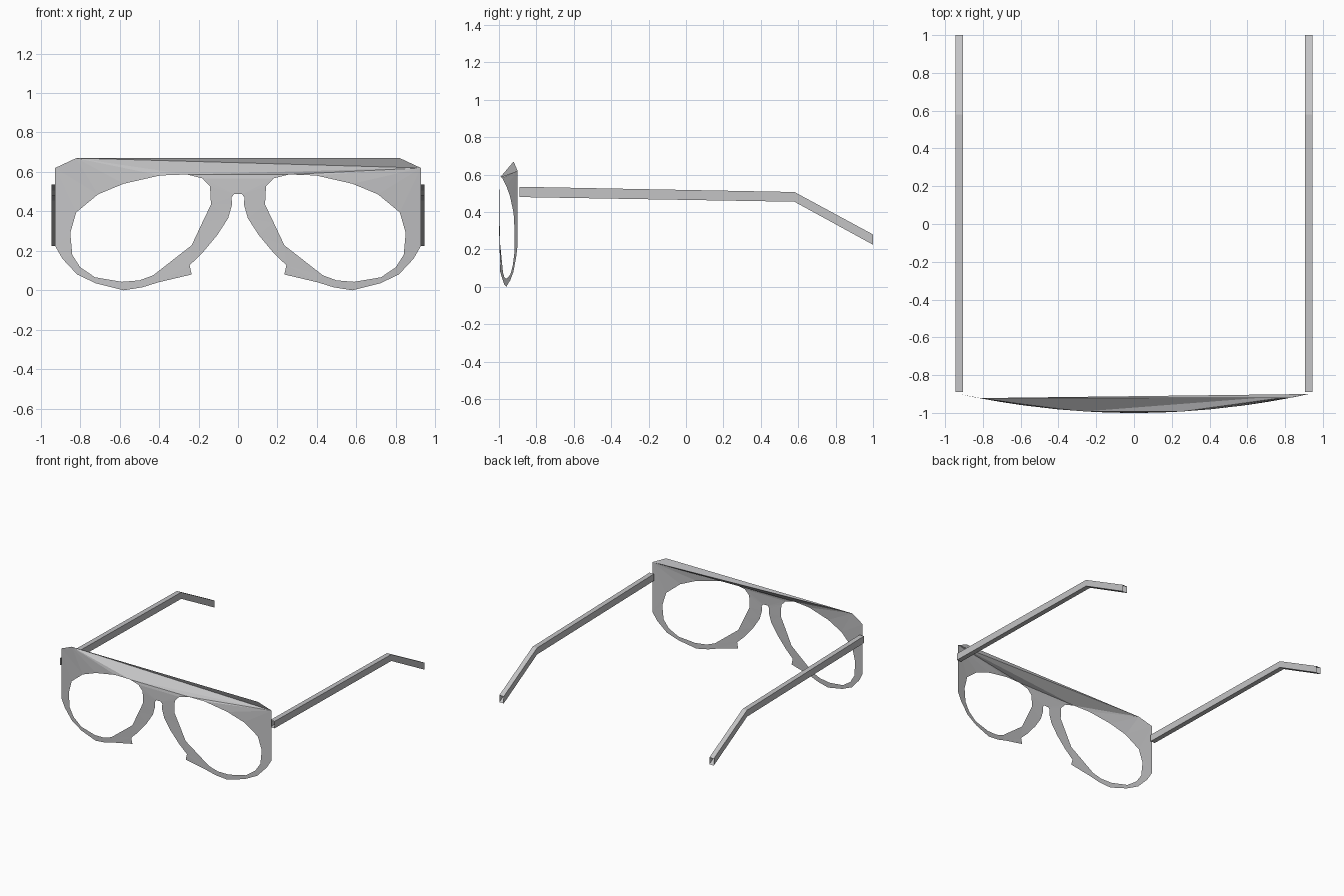
import bpy
import bmesh
from mathutils import Vector
from mathutils.geometry import delaunay_2d_cdt

cube = bpy.data.objects.get("Cube")
if cube:
    bpy.data.objects.remove(cube, do_unlink=True)

grey = bpy.data.materials.new("frame_grey")
grey.use_nodes = True
GREY = (0.55, 0.55, 0.56, 1)
grey.diffuse_color = GREY
grey.node_tree.nodes["Principled BSDF"].inputs["Base Color"].default_value = GREY


def make_object(name, verts, faces):
    mesh = bpy.data.meshes.new(name)
    mesh.from_pydata(verts, [], faces)
    mesh.materials.append(grey)
    obj = bpy.data.objects.new(name, mesh)
    bpy.context.collection.objects.link(obj)
    return obj


def mirrored(points):
    return [(-x, z) for x, z in points]


def inside(p, loop):
    hit = False
    for (ax, az), (bx, bz) in zip(loop, loop[1:] + loop[:1]):
        if (az > p.y) != (bz > p.y) and p.x < ax + (p.y - az) * (bx - ax) / (bz - az):
            hit = not hit
    return hit


# Half outline from the brow corner, round the rim, up to the nose arch
half = [(.82, .67), (.927, .62), (.927, .225), (.89, .16), (.815, .08),
        (.72, .035), (.6, .005), (.58, 0), (.485, .015), (.405, .04),
        (.235, .08), (.245, .127), (.18, .19), (.105, .28), (.05, .365),
        (.03, .435), (.033, .47), (.02, .488)]
# Lens opening, from its inner top corner outward
lens = [(.26, .587), (.395, .582), (.58, .54), (.71, .486), (.82, .395),
        (.85, .29), (.84, .18), (.8, .117), (.725, .066), (.59, .043),
        (.5, .05), (.43, .076), (.235, .228), (.18, .345), (.137, .435),
        (.142, .527), (.18, .567)]
outline = half + mirrored(half)[::-1]
loops = [outline, lens, mirrored(lens)]

points, edges = [], []
for loop in loops:
    start, n = len(points), len(loop)
    points += loop
    edges += [(start + i, start + (i + 1) % n) for i in range(n)]

# Long creases of the slanted brow, and fans down to the lens tops
right_lens = len(outline)
left_lens = right_lens + len(lens)
brow_left, side_left, side_right = len(outline) - 1, len(outline) - 2, 1
edges += [(brow_left, side_right), (left_lens, side_right)]
edges += [(side_right, right_lens + i) for i in range(5)]
edges += [(brow_left, left_lens + i) for i in range(4)]
edges += [(side_left, left_lens + 4)]

flat, _, tris, *_ = delaunay_2d_cdt([Vector(p) for p in points], edges, [], 0, 1e-5)
faces = []
for t in tris:
    centre = sum((flat[i] for i in t), Vector((0, 0))) / len(t)
    if inside(centre, outline) and not any(inside(centre, h) for h in loops[1:]):
        faces.append(t)

# Bow the sheet backwards toward the sides
front = make_object("front_frame", [(p.x, -1 + .1 * (p.x / .927) ** 2, p.y) for p in flat], faces)
bm = bmesh.new()
bm.from_mesh(front.data)
bmesh.ops.delete(bm, geom=[v for v in bm.verts if not v.link_faces], context='VERTS')
bm.to_mesh(front.data)
bm.free()

# Temples: open square tubes with a bent ear end
path = [(-.89, .48, .535), (.58, .455, .507), (1, .225, .28)]
for name, side in (("left_temple", 1), ("right_temple", -1)):
    verts = []
    for y, low, high in path:
        verts += [(side * x, y, z) for x, z in
                  ((.906, low), (.945, low), (.945, high), (.906, high))]
    quads = []
    for ring in (0, 4):
        for i in range(4):
            j = (i + 1) % 4
            quad = (ring + i, ring + j, ring + j + 4, ring + i + 4)
            quads.append(quad if side > 0 else quad[::-1])
    temple = make_object(name, verts, quads)
    bm = bmesh.new()
    bm.from_mesh(temple.data)
    bm.normal_update()
    middle = Vector((side * .9255, 0, 0))
    if any(f.normal.x * (f.calc_center_median() - middle).x < -1e-4 for f in bm.faces):
        bmesh.ops.reverse_faces(bm, faces=bm.faces)
    bm.to_mesh(temple.data)
    bm.free()
